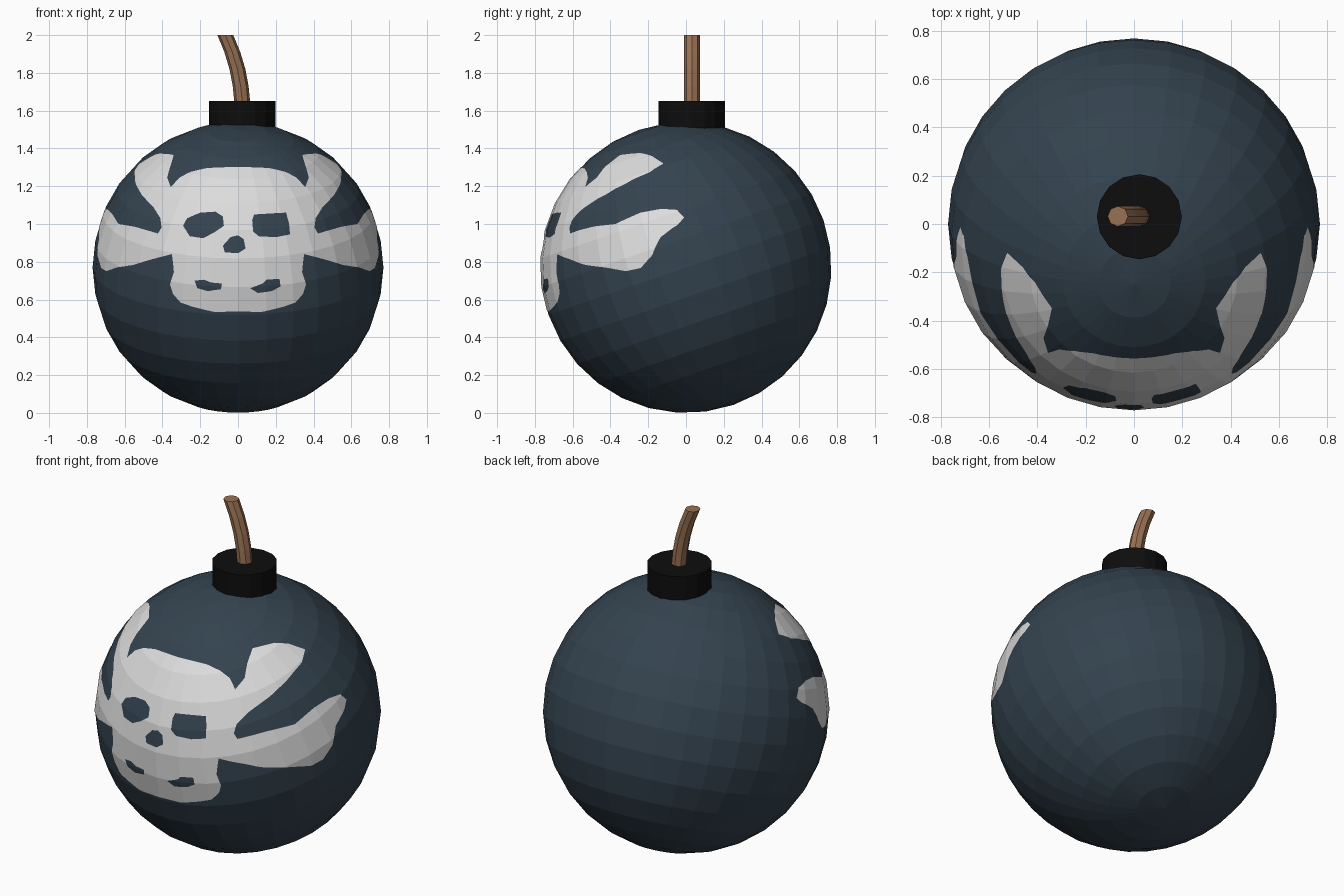
import bpy, bmesh, math
from mathutils import Matrix, Vector
from mathutils.bvhtree import BVHTree
from mathutils.geometry import delaunay_2d_cdt

if "Cube" in bpy.data.objects:
    bpy.data.objects.remove(bpy.data.objects["Cube"])

R, C = 0.77, Vector((0, 0, 0.77))
EYE = Vector((0, 0.6, 0.77))        # projection point for the painted skull


def material(name, rgb):
    m = bpy.data.materials.new(name)
    m.diffuse_color = (*rgb, 1)
    m.use_nodes = True
    m.node_tree.nodes["Principled BSDF"].inputs["Base Color"].default_value = m.diffuse_color
    return m


def add(name, bm, mat):
    me = bpy.data.meshes.new(name)
    bm.to_mesh(me)
    bm.free()
    me.materials.append(mat)
    ob = bpy.data.objects.new(name, me)
    bpy.context.collection.objects.link(ob)
    return ob


def ring_tube(centres, radius, sides):
    """Horizontal rings joined into a closed tube."""
    bm = bmesh.new()
    rings = [[bm.verts.new(c + Vector((radius * math.cos(2 * math.pi * i / sides),
                                       radius * math.sin(2 * math.pi * i / sides), 0)))
              for i in range(sides)] for c in map(Vector, centres)]
    for a, b in zip(rings, rings[1:]):
        for i in range(sides):
            j = (i + 1) % sides
            bm.faces.new((a[i], a[j], b[j], b[i]))
    bm.faces.new(rings[0][::-1])
    bm.faces.new(rings[-1])
    return bm


navy = material("dark blue", (0.034, 0.056, 0.078))
white = material("white paint", (0.72, 0.72, 0.72))
black = material("black", (0.004, 0.004, 0.004))
brown = material("fuse brown", (0.32, 0.165, 0.088))

# Round body, with its poles tipped towards the front
body = bmesh.new()
bmesh.ops.create_uvsphere(body, u_segments=32, v_segments=16, radius=R)
body.transform(Matrix.Translation(C) @ Matrix.Rotation(math.radians(19), 4, 'X'))
tree = BVHTree.FromBMesh(body)


# Painted skull: half outline read from the front (x, z), arm from the side (y, z)
def from_front(pts):
    return [Vector((x, -math.sqrt(max(0, R * R - x * x - (z - R) ** 2)), z)) for x, z in pts]


def from_side(pts):
    return [Vector((math.sqrt(R * R - y * y - (z - R) ** 2), y, z)) for y, z in pts]


half = from_front([
    (0, 1.30), (.17, 1.295), (.25, 1.275), (.31, 1.245), (.355, 1.195),
    (.375, 1.245), (.355, 1.31), (.34, 1.365), (.41, 1.375), (.46, 1.36),
    (.525, 1.32), (.55, 1.275), (.54, 1.21), (.51, 1.155), (.445, 1.085),
    (.41, 1.03), (.405, .98), (.425, .95)])
half += from_side([
    (-.50, .985), (-.375, 1.0), (-.245, 1.06), (-.14, 1.08), (-.05, 1.075),
    (-.015, 1.035), (-.05, .995), (-.14, .93), (-.18, .835), (-.245, .767),
    (-.32, .75), (-.43, .77), (-.535, .783), (-.61, .81)])
half += from_front([
    (.35, .84), (.345, .80), (.34, .745), (.36, .68), (.345, .63),
    (.305, .585), (.235, .56), (.125, .535), (0, .537)])
outline = half + [Vector((-p.x, p.y, p.z)) for p in half[-2:0:-1]]
holes = [
    # eyes
    [(.075, 1.02), (.085, 1.05), (.16, 1.055), (.255, 1.06), (.27, 1.0),
     (.275, .945), (.2, .93), (.11, .935), (.08, .96)],
    [(-.29, .99), (-.27, 1.03), (-.2, 1.06), (-.12, 1.065), (-.08, 1.04),
     (-.075, .99), (-.125, .955), (-.185, .925), (-.255, .935)],
    # nose
    [(-.04, .93), (0, .94), (.03, .92), (.04, .87), (0, .845), (-.07, .85), (-.08, .885)],
    # mouth slots
    [(-.23, .70), (-.18, .705), (-.14, .69), (-.085, .685), (-.09, .655),
     (-.16, .645), (-.215, .66)],
    [(.065, .66), (.13, .685), (.15, .705), (.22, .71), (.225, .67),
     (.18, .645), (.105, .635)],
]


def flat(p):
    d = p - EYE
    return Vector((d.x / -d.y, d.z / -d.y))


def lift(p):
    d = Vector((p.x, -1, p.y)).normalized()
    hit = tree.ray_cast(EYE, d)[0]
    if hit is None:
        b = d.dot(EYE - C)
        hit = EYE + d * (-b + math.sqrt(b * b + R * R - (EYE - C).length_squared))
    return C + (hit - C) * 1.004


def inside(p, loops):
    odd = False
    for loop in loops:
        for a, b in zip(loop, loop[1:] + loop[:1]):
            if (a.y > p.y) != (b.y > p.y) and \
                    p.x < a.x + (p.y - a.y) * (b.x - a.x) / (b.y - a.y):
                odd = not odd
    return odd


# Cut the outline along the body's own facets so the paint follows them
loops = [[flat(p) for p in lp] for lp in [outline] + [from_front(h) for h in holes]]
pts, edges = [], []
for lp in loops:
    n = len(pts)
    pts += lp
    edges += [(n + i, n + (i + 1) % len(lp)) for i in range(len(lp))]
for e in body.edges:
    if all(v.co.y < 0.2 for v in e.verts):
        n = len(pts)
        pts += [flat(v.co) for v in e.verts]
        edges.append((n, n + 1))
verts2, _, faces, *_ = delaunay_2d_cdt(pts, edges, [], 0, 1e-5)
skull = bmesh.new()
vs = [skull.verts.new(lift(p)) for p in verts2]
for f in faces:
    mid = sum((verts2[i] for i in f), Vector((0, 0))) / len(f)
    if inside(mid, loops):
        face = skull.faces.new([vs[i] for i in f])
        face.normal_update()
        if face.normal.dot(face.calc_center_median() - C) < 0:
            face.normal_flip()
bmesh.ops.delete(skull, geom=[v for v in skull.verts if not v.link_faces], context='VERTS')

add("bomb_body", body, navy)
add("skull_paint", skull, white)

# Neck collar and bent fuse
add("collar", ring_tube([(.022, .03, 1.49), (.022, .03, 1.652)], .176, 16), black)
add("fuse", ring_tube([(.024, .032, 1.63), (.014, .032, 1.73), (-.003, .032, 1.82),
                       (-.03, .032, 1.91), (-.067, .032, 2.0)], .042, 8), brown)
